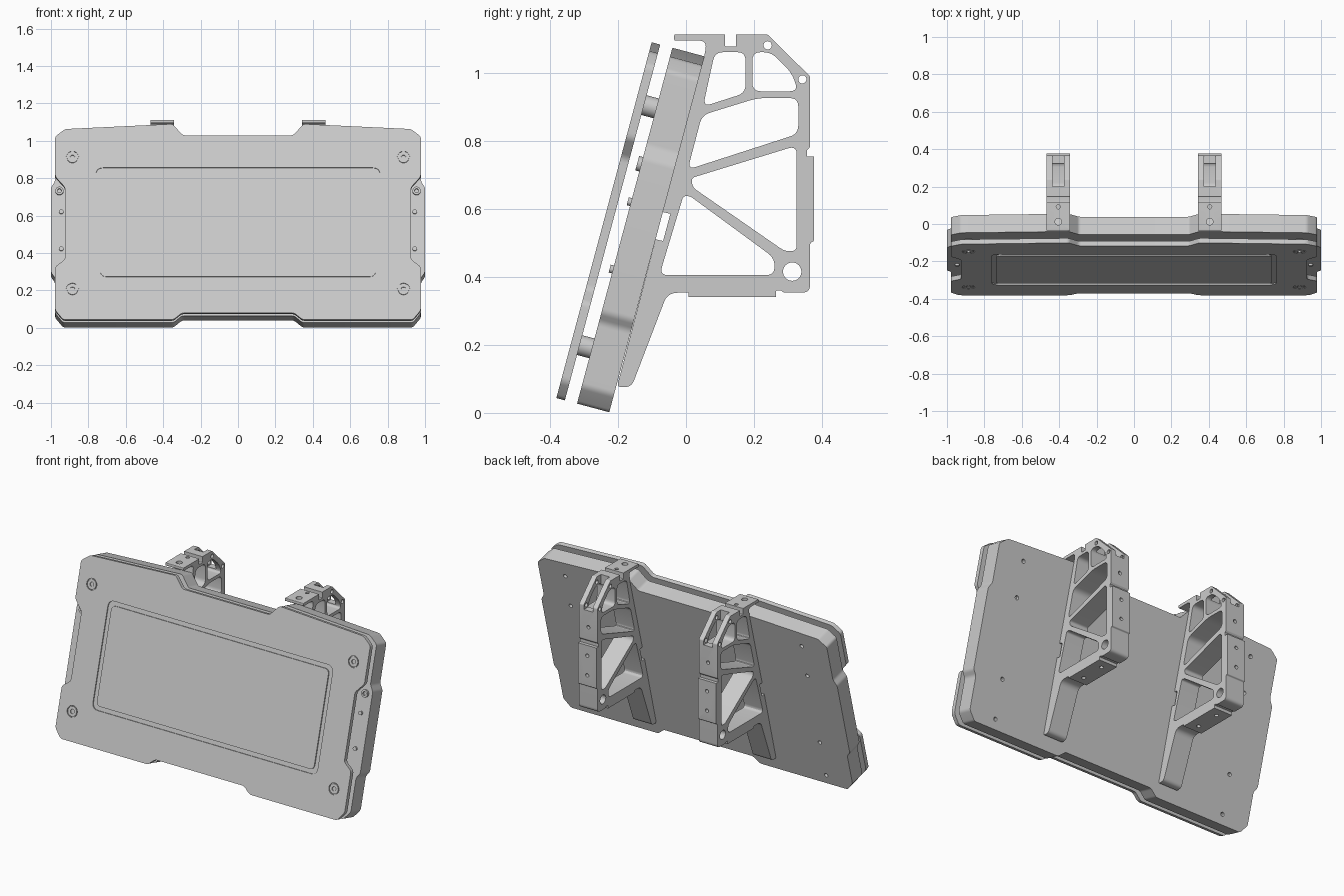
import bpy, bmesh, math
from mathutils import Matrix, Vector

if "Cube" in bpy.data.objects:
    bpy.data.objects.remove(bpy.data.objects["Cube"])

S, C = math.sin(math.radians(15)), math.cos(math.radians(15))
# panel frame: local x across, y up the tilted panel, z out of its front
PANEL = Matrix(((1, 0, 0, 0), (0, S, -C, -.226), (0, C, S, 0), (0, 0, 0, 1)))


def side_frame(x):
    # bracket frame: local x = world y, local y = world z, local z = world x
    return Matrix(((0, 0, 1, x), (1, 0, 0, 0), (0, 1, 0, 0), (0, 0, 0, 1)))


def rounded(pts, r=.012, n=5):
    """Fillet every corner; a third value on a point overrides the radius."""
    out = []
    for i, q in enumerate(pts):
        p = Vector(q[:2])
        a, b = Vector(pts[i - 1][:2]) - p, Vector(pts[(i + 1) % len(pts)][:2]) - p
        rad = min(q[2] if len(q) > 2 else r, .47 * a.length, .47 * b.length)
        if rad < .001:
            out.append(p)
            continue
        a, b = p + a.normalized() * rad, p + b.normalized() * rad
        for k in range(n + 1):
            t = k / n
            out.append(a * (1 - t) ** 2 + p * 2 * t * (1 - t) + b * t * t)
    return out


def circle(x, y, r, n=24):
    return [(x + r * math.cos(2 * math.pi * k / n), y + r * math.sin(2 * math.pi * k / n)) for k in range(n)]


def rect(x0, x1, y0, y1):
    return [(x0, y0), (x1, y0), (x1, y1), (x0, y1)]


def mirrored(half):
    return half + [(-x, y) for x, y in reversed(half)]


def prism(name, loops, z0, z1, matrix):
    """Extrude nested outlines (inner loops become holes or islands)."""
    cu = bpy.data.curves.new(name, 'CURVE')
    cu.dimensions, cu.fill_mode, cu.extrude = '2D', 'BOTH', (z1 - z0) / 2
    for loop in loops:
        sp = cu.splines.new('POLY')
        sp.points.add(len(loop) - 1)
        for pt, p in zip(sp.points, loop):
            pt.co = (p[0], p[1], 0, 1)
        sp.use_cyclic_u = True
    tmp = bpy.data.objects.new(name + "_outline", cu)
    bpy.context.collection.objects.link(tmp)
    bpy.context.view_layer.update()
    me = bpy.data.meshes.new_from_object(tmp.evaluated_get(bpy.context.evaluated_depsgraph_get()))
    bpy.data.objects.remove(tmp)
    bm = bmesh.new()
    bm.from_mesh(me)
    bmesh.ops.remove_doubles(bm, verts=bm.verts, dist=1e-5)
    bmesh.ops.translate(bm, verts=bm.verts, vec=(0, 0, (z0 + z1) / 2))
    bmesh.ops.recalc_face_normals(bm, faces=bm.faces)
    for f in bm.faces:
        f.smooth = True
    bm.to_mesh(me)
    bm.free()
    me.set_sharp_from_angle(angle=math.radians(25))
    ob = bpy.data.objects.new(name, me)
    ob.matrix_world = matrix
    bpy.context.collection.objects.link(ob)
    return ob


# panel outlines, right half from bottom to top
low = [(.30, .04), (.345, .002), (.935, .002), (.978, .055)]
high = [(.978, 1.015), (.925, 1.057), (.35, 1.085), (.295, 1.022)]
ear = [(.978, .25), (1, .28), (1, .75), (.978, .785)]
notch = [(.978, .295), (.925, .335), (.925, .735), (.978, .795)]
body = rounded(mirrored(low + ear + high), .012)
plate = rounded(mirrored(low + notch + high), .015)

# rear body: thin back skin with screw holes, then the solid block
holes = [circle(sx * .8, v, .012, 16) for sx in (-1, 1) for v in (.06, .29, .76, .97)]
prism("body_back_skin", [body] + holes, 0, .02, PANEL)
prism("body_block", [body], .02, .098, PANEL)

# front plate with a rectangular groove and ringed screws
screws = [(sx * .885, v) for sx in (-1, 1) for v in (.17, .90)]
prism("front_plate", [plate], .135, .154, PANEL)
grooves = [rounded(rect(-.76, .76, .216, .843), .04), rounded(rect(-.735, .735, .241, .818), .03)]
rings = []
for u, v in screws:
    rings += [circle(u, v, .034, 32), circle(u, v, .029, 32), circle(u, v, .013, 16)]
prism("front_plate_skin", [plate] + grooves + rings, .154, .161, PANEL)

# spacers between body and plate
for u, v in screws:
    prism("spacer", [circle(u, v, .03, 32)], .096, .137, PANEL)

# small fasteners on the exposed side ears
for sx in (-1, 1):
    prism("ear_ring", [circle(sx * .955, .73, .022), circle(sx * .955, .73, .011)], .096, .11, PANEL)
    for v in (.41, .615):
        prism("ear_screw", [circle(sx * .945, v, .012)], .096, .108, PANEL)


def line(z):
    # y of the panel's back surface at height z
    return -.226 + z * S / C


# wall bracket side profile (y, z)
outline = rounded([
    (-.035, 1.112), (-.035, 1.094), (.062, 1.094, .025), (line(1.035), 1.035),
    (line(.59), .59, 0), (line(.59) + .022, .585, 0), (line(.51) + .022, .505, 0), (line(.51), .51, 0),
    (-.203, .076, .012), (-.16, .076, .02), (-.054, .353, .03), (.008, .353, 0), (.008, .341, 0),
    (.265, .341, 0), (.265, .36, .004), (.28, .36, .004), (.287, .353, .004), (.365, .353, .025),
    (.365, .5, .004), (.376, .505, .004), (.376, .753, 0), (.356, .753, 0), (.356, .772, 0),
    (.365, .782, .004), (.365, .988), (.24, 1.112),
    (.147, 1.112, 0), (.147, 1.076, .004), (.115, 1.076, .004), (.115, 1.112, 0)], .005)
windows = [
    [(.085, 1.06), (.175, 1.06), (.175, .94), (.05, .9)],
    [(.195, 1.06), (.25, 1.06), (.31, 1.0), (.33, .945), (.195, .945)],
    [(.047, .875), (.21, .925), (.33, .925), (.33, .82), (.005, .715)],
    [(.015, .69), (.325, .785), (.325, .475), (.29, .475), (.02, .662)],
    [(-.008, .637), (.012, .637), (.26, .455), (.26, .405), (-.078, .405)]]
loops = [outline] + [rounded(w, .025) for w in windows]
loops += [circle(.312, .415, .027, 32), circle(.24, 1.08, .012), circle(.342, .98, .012)]


def cylinder(bm, loc, r, depth, axis):
    rot = Matrix.Rotation(math.pi / 2, 4, 'X') if axis == 'Y' else Matrix()
    bmesh.ops.create_cone(bm, cap_ends=True, segments=20, radius1=r, radius2=r, depth=depth,
                          matrix=Matrix.Translation(loc) @ rot)


for sx in (-1, 1):
    x = sx * .405
    bracket = prism("wall_bracket", loops, -.062, .062, side_frame(x))
    # cutter: fork slot at the top rear plus bolt holes
    bm = bmesh.new()
    bmesh.ops.create_cube(bm, size=1, matrix=Matrix.Translation((x, .31, 1.08)) @ Matrix.Diagonal((.06, .22, .24, 1)))
    cylinder(bm, (x, .012, 1.1), .018, .06, 'Z')
    cylinder(bm, (x, .092, 1.11), .011, .06, 'Z')
    for z in (.57, .69, .86):
        cylinder(bm, (x, .37, z), .011, .05, 'Y')
    for y in (.06, .21):
        cylinder(bm, (x, y, .345), .012, .05, 'Z')
    me = bpy.data.meshes.new("bracket_cutter")
    bm.to_mesh(me)
    bm.free()
    cutter = bpy.data.objects.new("bracket_cutter", me)
    bpy.context.collection.objects.link(cutter)
    cutter.hide_render = True
    cutter.hide_set(True)
    mod = bracket.modifiers.new("slot_and_holes", 'BOOLEAN')
    mod.operation, mod.solver, mod.object = 'DIFFERENCE', 'EXACT', cutter
